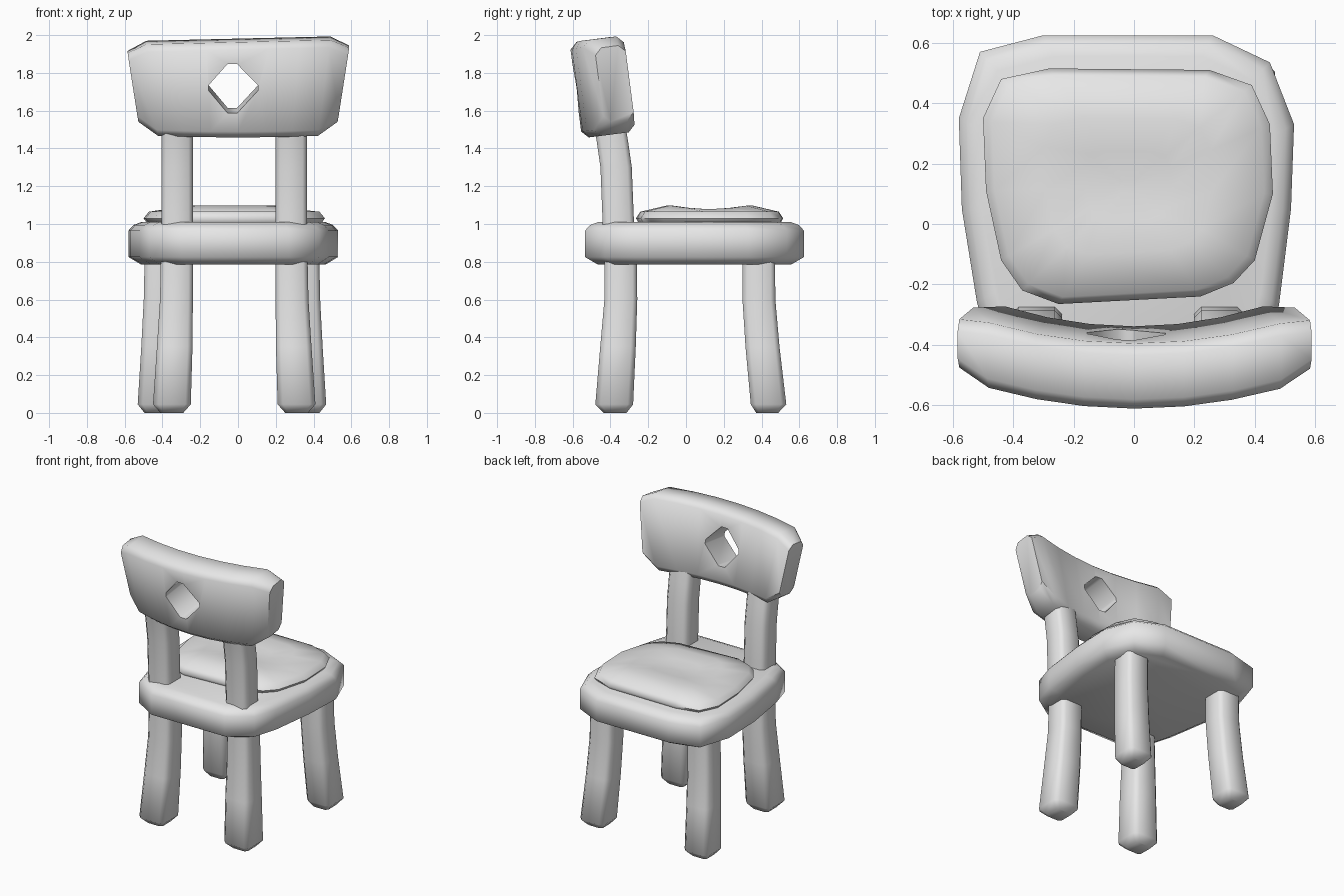
import bpy, bmesh, math

if "Cube" in bpy.data.objects:
    bpy.data.objects.remove(bpy.data.objects["Cube"])

grey = bpy.data.materials.new("plain grey")
grey.diffuse_color = (0.8, 0.8, 0.8, 1)
grey.use_nodes = True
grey.node_tree.nodes["Principled BSDF"].inputs["Base Color"].default_value = grey.diffuse_color


def loft(name, rings, angle=65):
    """Skin a stack of equal-length point rings, with flat end caps."""
    bm = bmesh.new()
    vs = [[bm.verts.new(p) for p in ring] for ring in rings]
    n = len(vs[0])
    for a, b in zip(vs, vs[1:]):
        for i in range(n):
            j = (i + 1) % n
            bm.faces.new((a[i], a[j], b[j], b[i]))
    bm.faces.new(vs[0][::-1])
    bm.faces.new(vs[-1])
    bmesh.ops.recalc_face_normals(bm, faces=bm.faces)
    me = bpy.data.meshes.new(name)
    bm.to_mesh(me)
    bm.free()
    me.materials.append(grey)
    ob = bpy.data.objects.new(name, me)
    bpy.context.collection.objects.link(ob)
    smooth(ob, angle)
    return ob


def smooth(ob, angle):
    bpy.ops.object.select_all(action='DESELECT')
    ob.select_set(True)
    bpy.context.view_layer.objects.active = ob
    bpy.ops.object.shade_smooth_by_angle(angle=math.radians(angle))


def chamfered(hx, hy, c):
    """Rectangle outline with cut corners."""
    return [(hx, -hy + c), (hx, hy - c), (hx - c, hy), (-hx + c, hy),
            (-hx, hy - c), (-hx, -hy + c), (-hx + c, -hy), (hx - c, -hy)]


def scaled(outline, s, z, centre):
    cx, cy = centre
    return [(cx + (x - cx) * s, cy + (y - cy) * s, z) for x, y in outline]


# Seat: rounded slab
seat = [(-0.30, 0.625), (0.26, 0.625), (0.45, 0.535), (0.53, 0.33), (0.52, 0.05),
        (0.48, -0.27), (0.43, -0.43), (0.27, -0.535), (-0.30, -0.535), (-0.47, -0.43),
        (-0.52, -0.26), (-0.57, 0.05), (-0.58, 0.35), (-0.51, 0.57)]
loft("seat", [scaled(seat, s, z, (-0.025, 0.045)) for s, z in
              ((0.88, 0.785), (1, 0.825), (1, 0.965), (0.95, 0.995), (0.88, 1.01))])

# Cushion: soft pad with a dip running across the middle
pad = [(-0.28, 0.515), (0.25, 0.51), (0.39, 0.46), (0.45, 0.33), (0.46, 0.10),
       (0.40, -0.12), (0.33, -0.195), (0.22, -0.24), (-0.25, -0.265), (-0.37, -0.22),
       (-0.44, -0.12), (-0.49, 0.11), (-0.50, 0.35), (-0.44, 0.48)]
pad_rings = [scaled(pad, s, z, (-0.02, 0.125)) for s, z in
             ((0.94, 0.99), (1, 1.03), (0.94, 1.065))]
for s in (0.58, 0.3, 0.06):
    ring = scaled(pad, s, 0, (-0.02, 0.125))
    pad_rings.append([(x, y, 1.078 + 0.02 * min(1, abs(y - 0.125) / 0.2) ** 2)
                      for x, y, _ in ring])
loft("cushion", pad_rings)


def beam(name, path):
    """Square beam with cut corners; path rows are x, y, z, half width."""
    loft(name, [[(x + px, y + py, z) for px, py in chamfered(h, h, h * 0.28)]
                for x, y, z, h in path])


# Legs and back posts, left and right of the seat's middle line
MID = -0.02
for side, label in ((-1, "left"), (1, "right")):
    beam(label + "_back_leg", [(MID + side * a, y, z, h) for a, y, z, h in
         ((0.33, -0.375, 0.0, 0.06), (0.33, -0.38, 0.045, 0.1), (0.315, -0.36, 0.35, 0.094),
          (0.306, -0.345, 0.6, 0.087), (0.302, -0.345, 0.88, 0.085))])
    beam(label + "_front_leg", [(MID - 0.012 + side * a, y, z, h) for a, y, z, h in
         ((0.405, 0.43, 0.0, 0.058), (0.405, 0.437, 0.045, 0.094), (0.39, 0.405, 0.35, 0.09),
          (0.38, 0.386, 0.6, 0.087), (0.376, 0.386, 0.88, 0.085))])
    beam(label + "_back_post", [(MID + side * 0.302, y, z, 0.083) for y, z in
         ((-0.355, 0.92), (-0.36, 1.05), (-0.37, 1.3), (-0.39, 1.44), (-0.41, 1.56))])

# Backrest: curved, leaning board lofted from side to side
TILT = 0.13
stations = []
for u in (-1, -0.82, -0.55, -0.28, 0, 0.28, 0.55, 0.82, 1):
    end = abs(u) == 1
    top = (1.925 if end else 1.972) + 0.014 * u
    bottom = (1.535 if end else 1.468) + 0.012 * u * u
    hy = 0.08 if end else 0.108
    yc = -0.505 + 0.1 * u * u
    zc, hz = (top + bottom) / 2, (top - bottom) / 2
    ring = []
    for d, h in chamfered(hy, hz, 0.035):
        half = 0.52 + 0.07 * (zc + h - 1.50) / 0.45
        ring.append((u * half, yc + d - TILT * (zc + h - 1.95), zc + h + TILT * d))
    stations.append(ring)
board = loft("backrest", stations)

# Diamond opening cut square to the leaning board
diamond = [(-0.155, 1.735), (-0.055, 1.85), (-0.005, 1.85), (0.105, 1.735),
           (0.105, 1.705), (-0.005, 1.585), (-0.055, 1.585), (-0.155, 1.705)]
cutter = loft("diamond_cutter", [[(x, y, z + TILT * (y + 0.58)) for x, z in diamond]
                                 for y in (-0.9, -0.1)])
cut = board.modifiers.new("opening", 'BOOLEAN')
cut.operation, cut.solver, cut.object = 'DIFFERENCE', 'EXACT', cutter
bpy.context.view_layer.objects.active = board
bpy.ops.object.modifier_apply(modifier=cut.name)
bpy.data.objects.remove(cutter)
smooth(board, 50)
